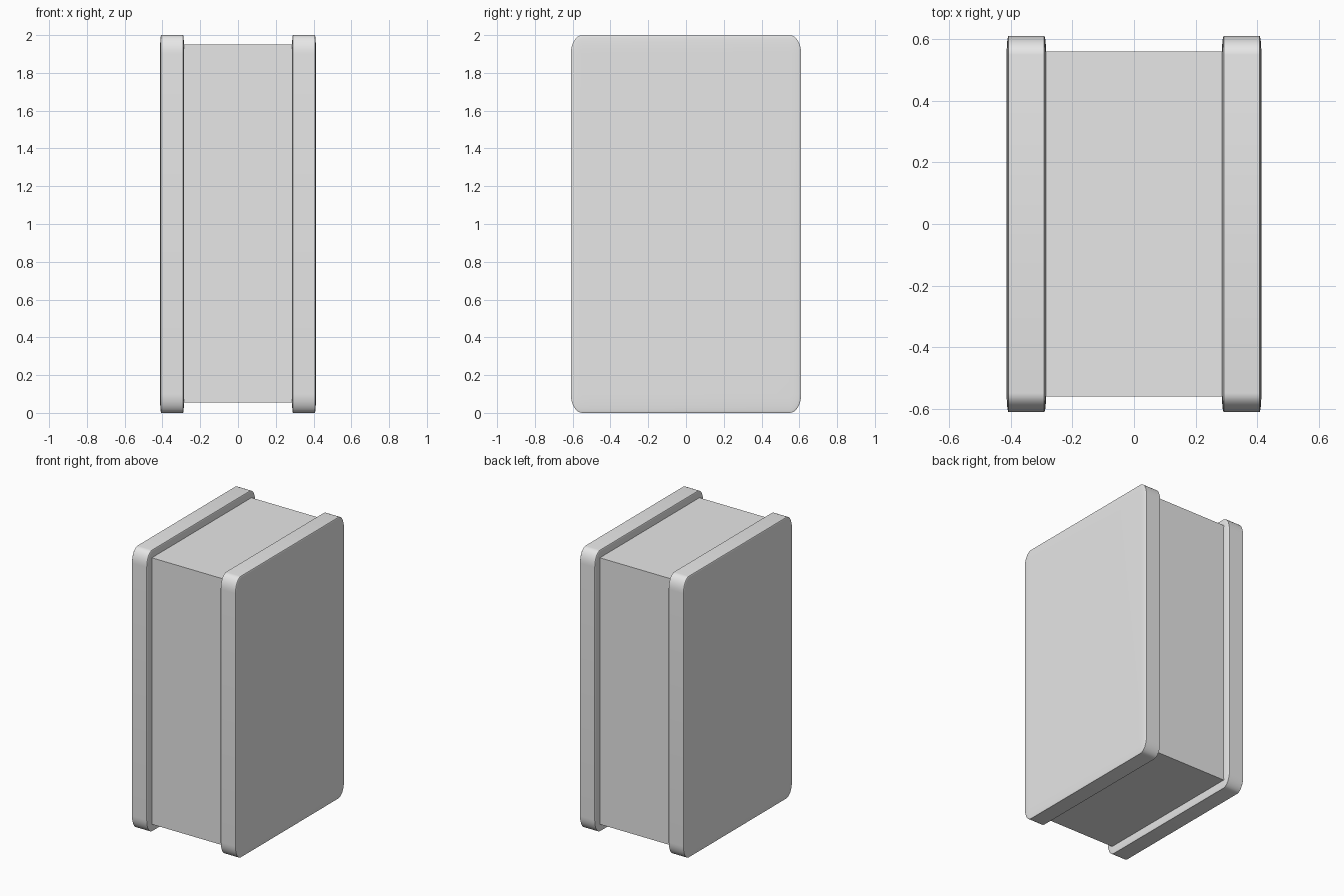
import bpy, bmesh
from mathutils import Matrix

if "Cube" in bpy.data.objects:
    bpy.data.objects.remove(bpy.data.objects["Cube"])

grey = bpy.data.materials.new("light_grey")
grey.diffuse_color = (0.8, 0.8, 0.8, 1)
grey.use_nodes = True
grey.node_tree.nodes["Principled BSDF"].inputs["Base Color"].default_value = grey.diffuse_color


def block(name, centre, half, round_fraction=0.0):
    """Box; the rounding is made on a unit cube and then stretched with it."""
    bm = bmesh.new()
    bmesh.ops.create_cube(bm, size=2)
    if round_fraction:
        bmesh.ops.bevel(bm, geom=bm.edges[:], offset=round_fraction,
                        offset_type='OFFSET', segments=8, profile=0.5, affect='EDGES')
    bm.transform(Matrix.Translation(centre) @ Matrix.Diagonal((*half, 1)))
    bmesh.ops.recalc_face_normals(bm, faces=bm.faces[:])
    me = bpy.data.meshes.new(name)
    bm.to_mesh(me)
    bm.free()
    me.materials.append(grey)
    ob = bpy.data.objects.new(name, me)
    bpy.context.collection.objects.link(ob)
    if round_fraction:
        bpy.ops.object.select_all(action='DESELECT')
        ob.select_set(True)
        bpy.context.view_layer.objects.active = ob
        bpy.ops.object.shade_smooth_by_angle(angle=0.6)
    return ob


# sharp-edged core between the plates
block("core", (0, 0, 1.002), (0.30, 0.56, 0.948))

# rounded end plates
for side, name in ((-1, "left_plate"), (1, "right_plate")):
    block(name, (side * 0.349, 0, 1), (0.064, 0.61, 1.0), 0.1)
